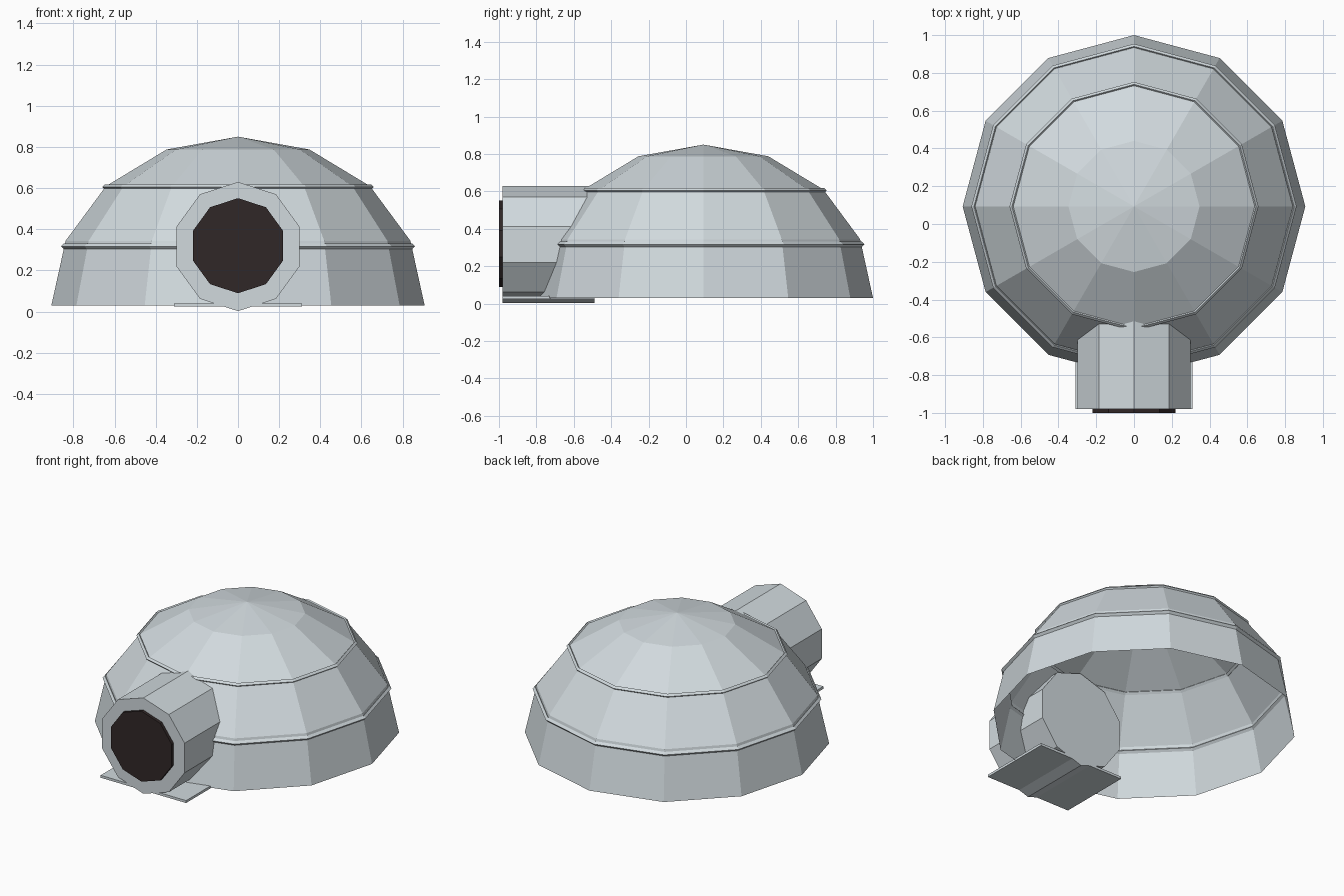
import bpy, bmesh
from math import sin, cos, pi

cube = bpy.data.objects.get("Cube")
if cube:
    bpy.data.objects.remove(cube, do_unlink=True)


def make_material(name, rgb):
    mat = bpy.data.materials.new(name)
    mat.use_nodes = True
    mat.diffuse_color = (*rgb, 1)
    mat.node_tree.nodes["Principled BSDF"].inputs["Base Color"].default_value = (*rgb, 1)
    return mat


ICE = make_material("pale ice", (0.64, 0.70, 0.73))
DARK = make_material("dark opening", (0.03, 0.02, 0.02))

SIDES = 12
DOME_Y = 0.093
BASE_Z = 0.03
RADIUS, HEIGHT = 0.907, 0.82


def lathe(name, profile, mat, closed=False):
    """Spin (radius, z) points round the dome's upright axis, flat shaded."""
    bm = bmesh.new()
    loops = []
    for r, z in profile:
        if r < 1e-5:
            loops.append([bm.verts.new((0, DOME_Y, z))] * SIDES)
        else:
            loops.append([bm.verts.new((r * cos(2 * pi * i / SIDES),
                                        DOME_Y + r * sin(2 * pi * i / SIDES), z))
                          for i in range(SIDES)])
    pairs = list(zip(loops, loops[1:]))
    if closed:
        pairs.append((loops[-1], loops[0]))
    for low, high in pairs:
        for i in range(SIDES):
            j = (i + 1) % SIDES
            corners = [low[i], low[j], high[j], high[i]]
            bm.faces.new(list(dict.fromkeys(corners)))
    mesh = bpy.data.meshes.new(name)
    bm.to_mesh(mesh)
    bm.free()
    mesh.materials.append(mat)
    obj = bpy.data.objects.new(name, mesh)
    bpy.context.collection.objects.link(obj)
    return obj


def drum(name, radius, z, y_front, y_back, mat):
    """Ten-sided drum lying along y, with a corner at the top."""
    bpy.ops.mesh.primitive_cylinder_add(
        vertices=10, radius=radius, depth=y_back - y_front,
        location=(0, (y_front + y_back) / 2, z), rotation=(pi / 2, 0, 0))
    obj = bpy.context.object
    obj.name = name
    obj.data.materials.append(mat)
    return obj


# Hollow dome, open underneath
lathe("dome", [(RADIUS * cos(k * pi / 8), BASE_Z + HEIGHT * sin(k * pi / 8))
               for k in range(5)], ICE)

# Thin raised bands round the dome, diamond in section
for name, r, z, t in (("lower_band", 0.847, 0.317, 0.014),
                      ("upper_band", 0.646, 0.605, 0.013)):
    lathe(name, [(r + t, z), (r, z + t), (r - t, z), (r, z - t)], ICE, closed=True)

# Entrance tunnel and its dark doorway
drum("entrance_tunnel", 0.314, 0.316, -0.98, -0.49, ICE)
drum("doorway", 0.231, 0.32, -1.0, -0.975, DARK)

# Floor slab under the tunnel
bpy.ops.mesh.primitive_cube_add(size=1, location=(0, -0.735, 0.032))
slab = bpy.context.object
slab.name = "entrance_floor"
slab.scale = (0.62, 0.49, 0.016)
slab.data.materials.append(ICE)
